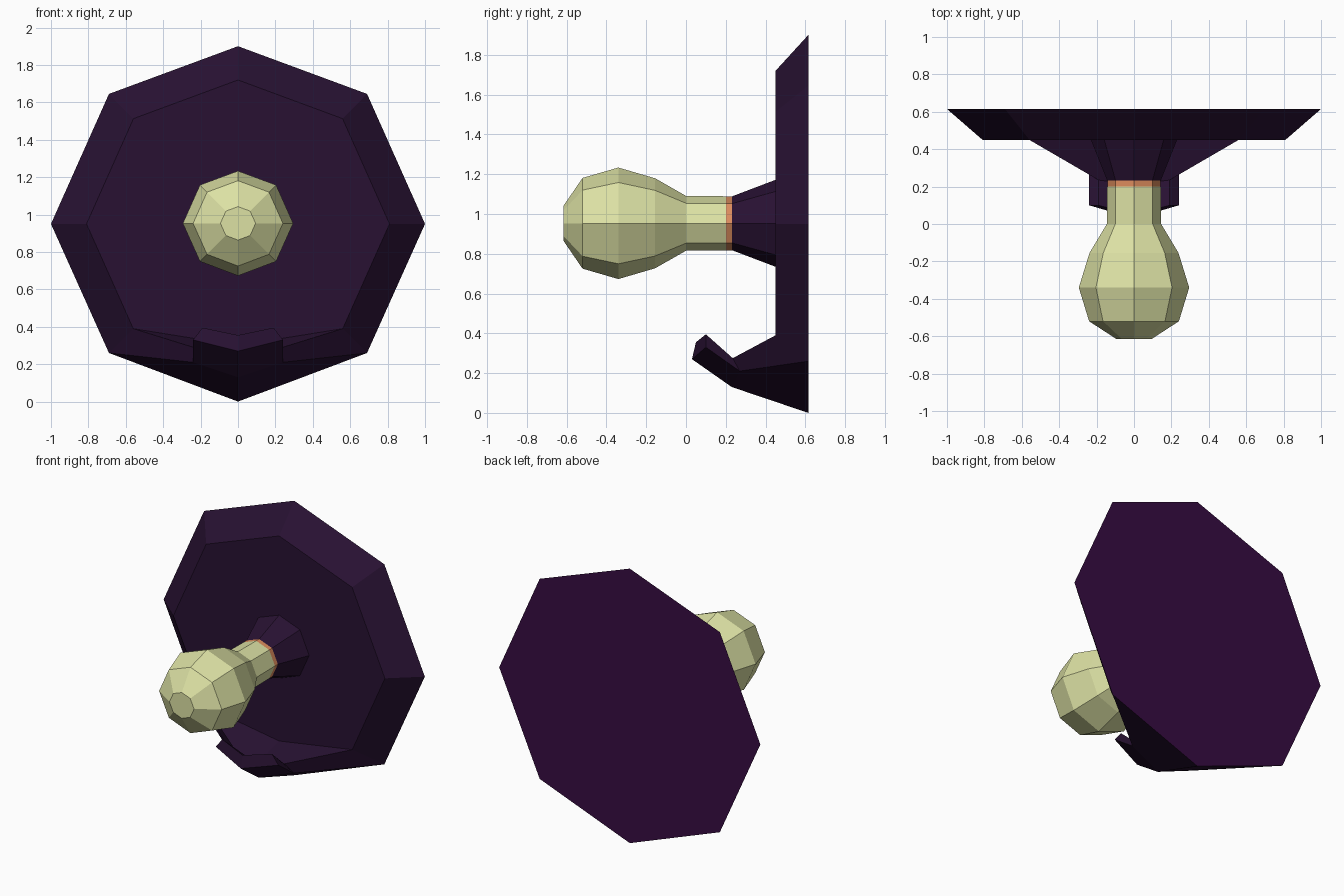
import bpy, bmesh

if "Cube" in bpy.data.objects:
    bpy.data.objects.remove(bpy.data.objects["Cube"])

CZ = 0.95
# right side of the slightly squashed octagon, mirrored into a full loop
HALF = [(0, 0.95), (0.69, 0.695), (1, 0), (0.69, -0.69)]
OCT = HALF + [(-x, -z) for x, z in HALF]
OCT[4], OCT[5], OCT[7] = (0, -0.95), (-0.69, -0.69), (-0.69, 0.695)


def material(name, rgb):
    m = bpy.data.materials.new(name)
    m.diffuse_color = (*rgb, 1)
    m.use_nodes = True
    m.node_tree.nodes["Principled BSDF"].inputs["Base Color"].default_value = m.diffuse_color
    return m


dark = material("dark_purple", (0.021, 0.0056, 0.032))
bright = material("back_purple", (0.038, 0.0037, 0.054))
cream = material("pale_cream", (0.716, 0.753, 0.371))
orange = material("burnt_orange", (0.716, 0.262, 0.109))


def finish(name, bm, mats):
    bmesh.ops.recalc_face_normals(bm, faces=bm.faces)
    me = bpy.data.meshes.new(name)
    bm.to_mesh(me)
    bm.free()
    for m in mats:
        me.materials.append(m)
    ob = bpy.data.objects.new(name, me)
    bpy.context.collection.objects.link(ob)
    return ob


def ring(bm, y, r, cz=CZ):
    return [bm.verts.new((x * r, y, cz + z * r)) for x, z in OCT]


def bridge(bm, a, b, skip=()):
    n = len(a)
    for i in range(n):
        if i not in skip:
            j = (i + 1) % n
            bm.faces.new((a[i], a[j], b[j], b[i]))


def turned(name, profile, mat):
    """Eight-sided turned part along y from (y, radius) pairs."""
    bm = bmesh.new()
    rings = [ring(bm, y, r, 0.953) for y, r in profile]
    for a, b in zip(rings, rings[1:]):
        bridge(bm, a, b)
    bm.faces.new(rings[0])
    bm.faces.new(rings[-1])
    return finish(name, bm, [mat])


# wall plate with the bottom edge drawn out into a hook
bm = bmesh.new()
back = ring(bm, 0.615, 1.0)
front = ring(bm, 0.45, 0.81)
front[4].co = (0, 0.45, 0.30)
for i, s in ((3, 1), (5, -1)):
    front[i].co = (0.56 * s, 0.45, 0.39)
bm.faces.new(back).material_index = 1
bm.faces.new(front)
bridge(bm, back, front, skip=(3, 4))


def hook_loop(bottom, side, corner, top):
    # each point is (x, y, z); left side mirrors the right
    pts = [bottom, side, corner, top] + [(-p[0], p[1], p[2]) for p in (corner, side)]
    return [bm.verts.new(p) for p in pts]


base = [back[4], back[3], front[3], front[4], front[5], back[5]]
bend = hook_loop((0, 0.23, 0.13), (0.24, 0.27, 0.21), (0.19, 0.235, 0.275), (0, 0.21, 0.235))
tip = hook_loop((0, 0.03, 0.27), (0.24, 0.10, 0.33), (0.19, 0.10, 0.395), (0, 0.05, 0.355))
bridge(bm, base, bend)
bridge(bm, bend, tip)
bm.faces.new((tip[0], tip[1], tip[2], tip[3]))
bm.faces.new((tip[0], tip[3], tip[4], tip[5]))
finish("wall_plate_with_hook", bm, [dark, bright])

# flared neck, coloured collar and bulb-shaped knob
turned("neck_flare", [(0.46, 0.234), (0.23, 0.142)], dark)
turned("collar", [(0.232, 0.143), (0.20, 0.143)], orange)
turned("knob", [(0.20, 0.143), (0.0, 0.145), (-0.155, 0.238), (-0.34, 0.295),
                (-0.52, 0.24), (-0.615, 0.094)], cream)
